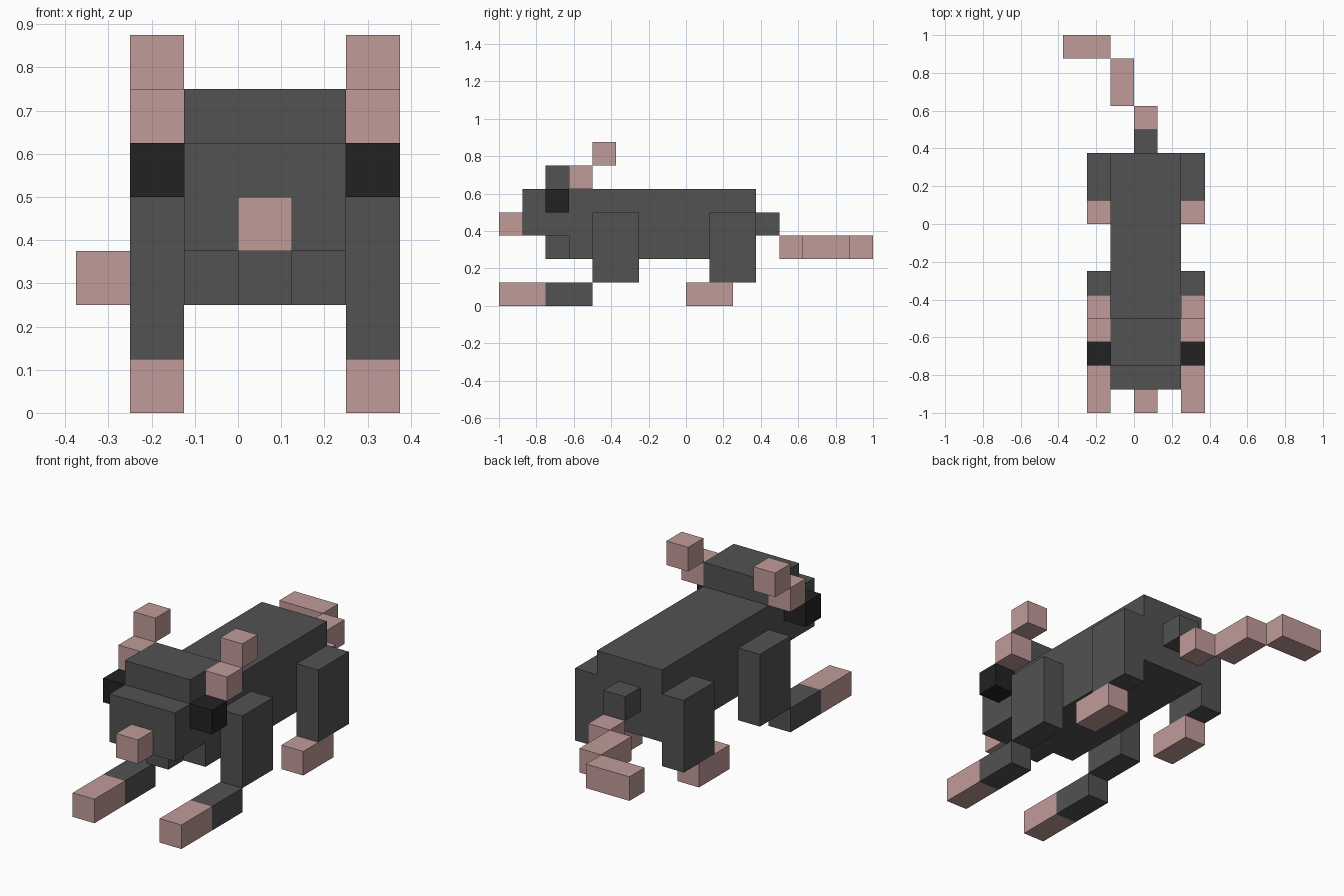
import bpy, bmesh

if "Cube" in bpy.data.objects:
    bpy.data.objects.remove(bpy.data.objects["Cube"], do_unlink=True)

U = 0.125   # one block
MID = 0.5   # centre plane of the body, in blocks


def material(name, rgb):
    m = bpy.data.materials.new(name)
    m.use_nodes = True
    col = (*rgb, 1.0)
    m.diffuse_color = col
    bsdf = m.node_tree.nodes["Principled BSDF"]
    bsdf.inputs["Base Color"].default_value = col
    bsdf.inputs["Roughness"].default_value = 0.9
    return m


GREY = material("dark grey fur", (0.084, 0.084, 0.084))
PINK = material("pink skin", (0.53, 0.33, 0.315))
BLACK = material("black eye", (0.016, 0.016, 0.016))


def prism(name, x0, x1, profile, mat):
    """Extrude a side profile of (y, z) points from x0 to x1, in blocks."""
    bm = bmesh.new()
    face = bm.faces.new([bm.verts.new((x0 * U, y * U, z * U)) for y, z in profile])
    out = bmesh.ops.extrude_face_region(bm, geom=[face])["geom"]
    bmesh.ops.translate(bm, vec=((x1 - x0) * U, 0, 0),
                        verts=[v for v in out if isinstance(v, bmesh.types.BMVert)])
    bmesh.ops.recalc_face_normals(bm, faces=bm.faces)
    me = bpy.data.meshes.new(name)
    bm.to_mesh(me)
    bm.free()
    me.materials.append(mat)
    ob = bpy.data.objects.new(name, me)
    bpy.context.collection.objects.link(ob)
    return ob


def box(name, x, y, z, mat):
    """Box from (low, high) block ranges."""
    return prism(name, *x, [(y[0], z[0]), (y[1], z[0]), (y[1], z[1]), (y[0], z[1])], mat)


def pair(name, y, z, mat):
    """One-block-wide box on each side of the body."""
    for side, s in (("left", 1), ("right", -1)):
        x = sorted((MID + s * 1.5, MID + s * 2.5))
        box(f"{side}_{name}", x, y, z, mat)


# Body with muzzle and raised forehead
prism("body_and_head", -1, 2,
      [(-5, 2), (3, 2), (3, 5), (-4, 5), (-4, 6), (-6, 6),
       (-6, 5), (-7, 5), (-7, 3), (-5, 3)], GREY)
box("chin", (0, 1), (-6, -5), (2, 3), GREY)
box("nose", (0, 1), (-8, -7), (3, 4), PINK)

# Eyes and stepped ears
pair("eye", (-6, -5), (4, 5), BLACK)
pair("ear_base", (-5, -4), (5, 6), PINK)
pair("ear_tip", (-4, -3), (6, 7), PINK)

# Legs and feet
pair("front_leg", (-4, -2), (1, 4), GREY)
pair("front_foot", (-6, -4), (0, 1), GREY)
pair("front_toes", (-8, -6), (0, 1), PINK)
pair("hind_leg", (1, 3), (1, 4), GREY)
pair("hind_foot", (0, 2), (0, 1), PINK)

# Tail stepping down and to the side
box("tail_base", (0, 1), (3, 4), (3, 4), GREY)
box("tail_inner", (0, 1), (4, 5), (2, 3), PINK)
box("tail_middle", (-1, 0), (5, 7), (2, 3), PINK)
box("tail_tip", (-3, -1), (7, 8), (2, 3), PINK)
